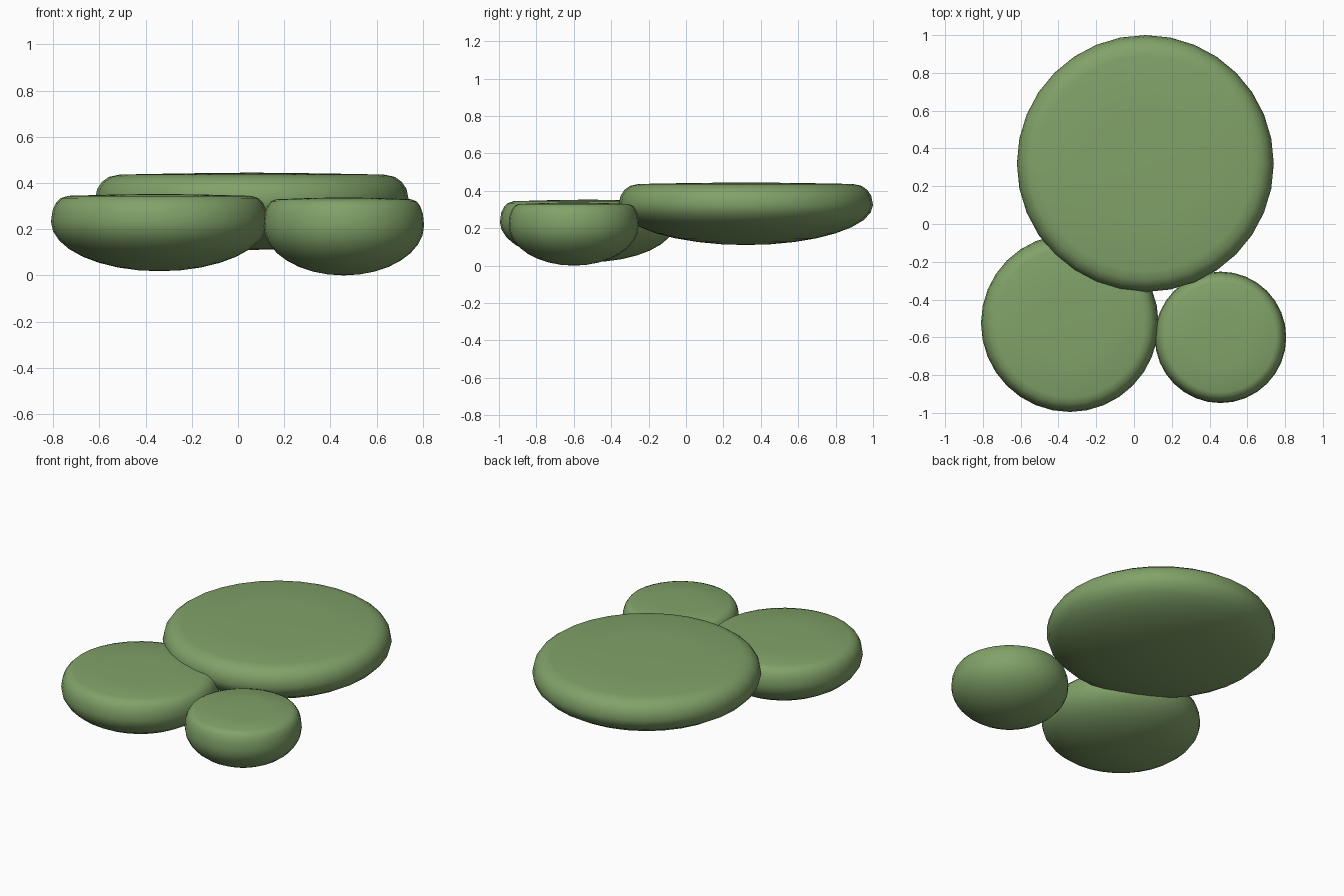
import bpy, bmesh, math

if "Cube" in bpy.data.objects:
    bpy.data.objects.remove(bpy.data.objects["Cube"])

SEGMENTS = 32

green = bpy.data.materials.new("leaf_green")
green.diffuse_color = (0.22, 0.36, 0.14, 1)
green.use_nodes = True
green.node_tree.nodes["Principled BSDF"].inputs["Base Color"].default_value = green.diffuse_color

# Shared pad profile (radius fraction, height fraction): flat top, rounded rim, bowl underside
EQUATOR = 0.64
profile = [(0.45, 0.99), (0.84, 0.975), (0.91, 0.945), (0.955, 0.88), (0.985, 0.79)]
for i in range(8):
    a = math.radians(90 * i / 8)
    profile.append((math.cos(a), EQUATOR * (1 - math.sin(a))))


def pad(name, x, y, radius, bottom, top):
    """Lathe one round pad from the shared profile."""
    bm = bmesh.new()
    height = top - bottom
    rings = []
    for r, h in profile:
        rings.append([bm.verts.new((r * radius * math.cos(2 * math.pi * k / SEGMENTS),
                                    r * radius * math.sin(2 * math.pi * k / SEGMENTS),
                                    bottom + h * height)) for k in range(SEGMENTS)])
    top_v = bm.verts.new((0, 0, top))
    low_v = bm.verts.new((0, 0, bottom))
    for k in range(SEGMENTS):
        n = (k + 1) % SEGMENTS
        bm.faces.new((top_v, rings[0][k], rings[0][n]))
        bm.faces.new((low_v, rings[-1][n], rings[-1][k]))
        for a, b in zip(rings, rings[1:]):
            bm.faces.new((a[k], b[k], b[n], a[n]))
    bmesh.ops.recalc_face_normals(bm, faces=bm.faces)
    for f in bm.faces:
        f.smooth = True
    mesh = bpy.data.meshes.new(name)
    bm.to_mesh(mesh)
    bm.free()
    mesh.materials.append(green)
    obj = bpy.data.objects.new(name, mesh)
    obj.location = (x, y, 0)
    bpy.context.collection.objects.link(obj)


pad("large_pad", 0.06, 0.32, 0.68, 0.11, 0.445)
pad("medium_pad", -0.34, -0.525, 0.47, 0.018, 0.353)
pad("small_pad", 0.458, -0.6, 0.348, 0.0, 0.338)
